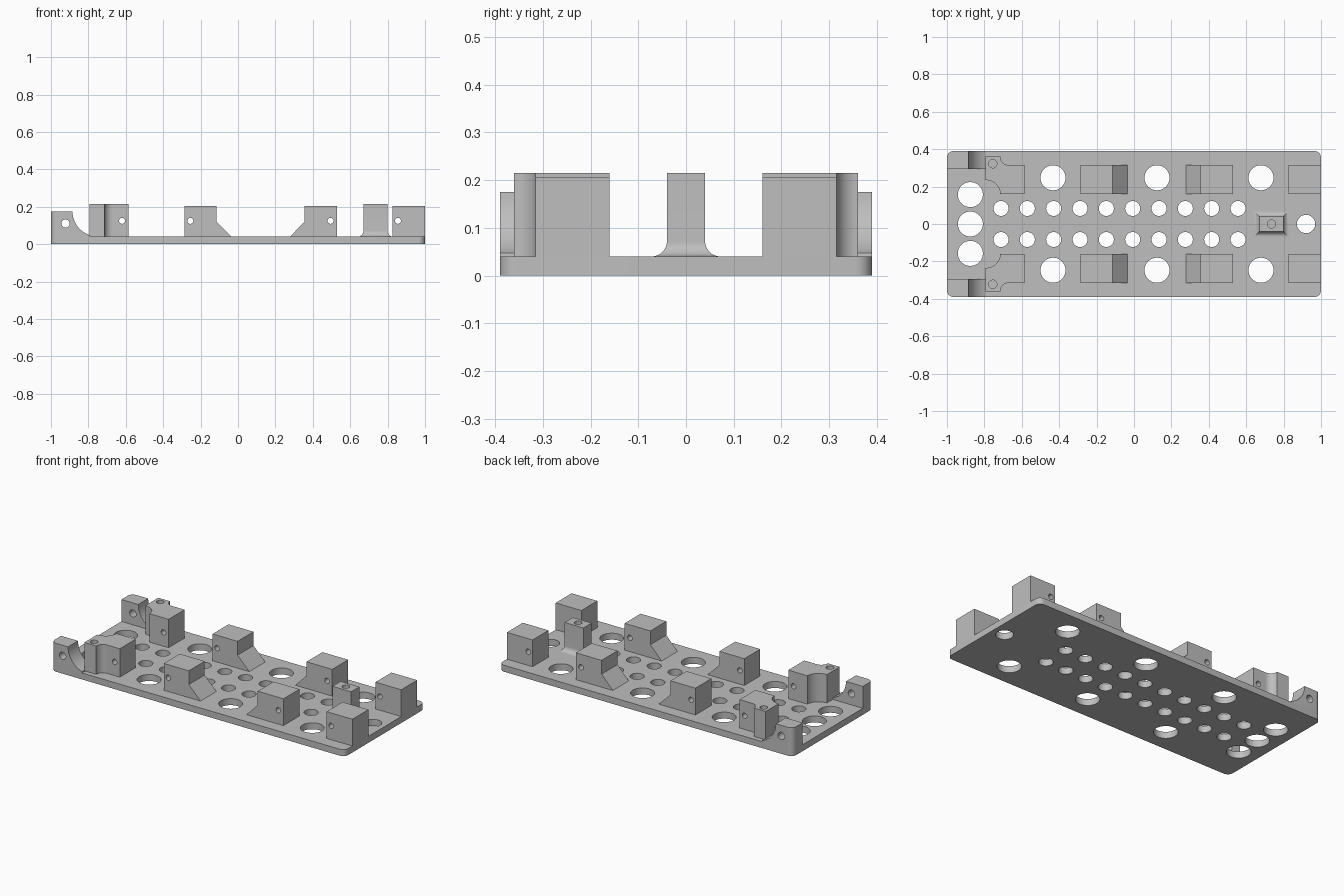
import bpy, bmesh
from math import sin, cos, pi, radians
from mathutils import Matrix, Vector

if "Cube" in bpy.data.objects:
    bpy.data.objects.remove(bpy.data.objects["Cube"], do_unlink=True)

grey = bpy.data.materials.new("plain_grey")
grey.use_nodes = True
grey.diffuse_color = (0.52, 0.52, 0.52, 1)
grey.node_tree.nodes["Principled BSDF"].inputs["Base Color"].default_value = grey.diffuse_color

DECK = 0.04      # top of the base plate
CORNER = 0.035   # rounded corner radius
INNER, OUTER = 0.16, 0.315   # y range of the mounting blocks


def add_object(name, bm):
    bmesh.ops.recalc_face_normals(bm, faces=bm.faces)
    mesh = bpy.data.meshes.new(name)
    bm.to_mesh(mesh)
    bm.free()
    ob = bpy.data.objects.new(name, mesh)
    bpy.context.collection.objects.link(ob)
    mesh.materials.append(grey)
    return ob


def prism(points, axis, low, high):
    """Extrude a 2D outline: (x, z) along y, or (x, y) along z."""
    place = (lambda a, b: (a, low, b)) if axis == "y" else (lambda a, b: (a, b, low))
    bm = bmesh.new()
    face = bm.faces.new([bm.verts.new(place(*p)) for p in points])
    moved = bmesh.ops.extrude_face_region(bm, geom=[face])["geom"]
    shift = (0, high - low, 0) if axis == "y" else (0, 0, high - low)
    bmesh.ops.translate(bm, vec=shift,
                        verts=[g for g in moved if isinstance(g, bmesh.types.BMVert)])
    return bm


def round_corners(bm):
    """Round the upright edges that sit on the plate's outer corners."""
    edges = [e for e in bm.edges
             if all(abs(v.co.x) > 0.99 and abs(v.co.y) > 0.385 for v in e.verts)
             and abs(e.verts[0].co.z - e.verts[1].co.z) > 0.01]
    bmesh.ops.bevel(bm, geom=edges, offset=CORNER, segments=8, profile=0.5, affect="EDGES")


def arc(cx, cy, rx, ry, start, end, steps=14):
    angles = [radians(start + (end - start) * i / steps) for i in range(steps + 1)]
    return [(cx + rx * cos(a), cy + ry * sin(a)) for a in angles]


def finish(ob, holes=()):
    """Drill holes given as (centre, radius, length, axis), then shade."""
    bpy.ops.object.select_all(action="DESELECT")
    ob.select_set(True)
    bpy.context.view_layer.objects.active = ob
    if holes:
        bm = bmesh.new()
        for centre, radius, length, axis in holes:
            turn = Matrix.Rotation(pi / 2, 4, "X") if axis == "y" else Matrix()
            bmesh.ops.create_cone(bm, cap_ends=True, segments=40, radius1=radius,
                                  radius2=radius, depth=length,
                                  matrix=Matrix.Translation(Vector(centre)) @ turn)
        cutter = add_object("hole_cutter", bm)
        cutter.hide_render = True
        mod = ob.modifiers.new("holes", "BOOLEAN")
        mod.operation, mod.solver, mod.object = "DIFFERENCE", "EXACT", cutter
        bpy.ops.object.modifier_apply(modifier=mod.name)
        bpy.data.objects.remove(cutter, do_unlink=True)
    bpy.ops.object.shade_smooth_by_angle(angle=radians(30))


# Base plate with its rows of holes
bm = prism([(-1, -0.39), (1, -0.39), (1, 0.39), (-1, 0.39)], "z", 0, DECK)
round_corners(bm)
holes = [((0.92, 0, 0.02), 0.049, 0.2, "z")]
holes += [((-0.875, y, 0.02), 0.067, 0.2, "z") for y in (-0.157, 0, 0.157)]
for y in (-1, 1):
    holes += [((x, y * 0.247, 0.02), 0.067, 0.2, "z") for x in (-0.433, 0.123, 0.679)]
    holes += [((-0.711 + 0.1408 * i, y * 0.083, 0.02), 0.04, 0.2, "z") for i in range(10)]
finish(add_object("base_plate", bm), holes)

# Side profiles (x, z) of the mounting blocks, with the x of the cross hole
TOP = 0.205
profiles = {
    "rear_gusset_block": ([(-0.285, DECK), (-0.035, DECK), (-0.115, 0.12),
                           (-0.115, TOP), (-0.285, TOP)], -0.255),
    "middle_gusset_block": ([(0.278, DECK), (0.53, DECK), (0.53, TOP),
                             (0.355, TOP), (0.355, 0.12)], 0.495),
    "end_block": ([(0.825, DECK), (1, DECK), (1, TOP), (0.825, TOP)], 0.855),
}

# Footprint (x, y) of the block with a screw post
post_block = [(-0.79, 0.36), (-0.715, 0.36)]
post_block += arc(-0.67, 0.36, 0.045, 0.045, 180, 270)
post_block += [(-0.585, OUTER), (-0.585, INNER), (-0.715, INNER)]
post_block += arc(-0.795, INNER, 0.08, 0.075, 0, 90)[1:]
post_block += [(-0.795, 0.36)]
post_block = post_block[1:]

# Corner lug (x, z) with a scooped face
lug = [(-1, DECK), (-1, 0.175)] + arc(-0.745, 0.175, 0.14, 0.135, 180, 251) + [(-0.79, DECK)]

for s, side in ((1, "back"), (-1, "front")):
    low, high = sorted((s * INNER, s * OUTER))
    mid = (low + high) / 2
    for name, (outline, hole_x) in profiles.items():
        finish(add_object(f"{side}_{name}", prism(outline, "y", low, high)),
               [((hole_x, mid, 0.125), 0.016, 0.4, "y")])

    outline = [(x, s * y) for x, y in post_block]
    finish(add_object(f"{side}_post_block", prism(outline, "z", DECK, 0.215)),
           [((-0.62, mid, 0.125), 0.016, 0.4, "y"),
            ((-0.755, s * 0.322, 0.215), 0.022, 0.2, "z")])

    low, high = sorted((s * 0.293, s * 0.39))
    bm = prism(lug, "y", low, high)
    round_corners(bm)
    finish(add_object(f"{side}_corner_lug", bm),
           [((-0.922, s * 0.34, 0.11), 0.022, 0.4, "y")])

# Centre post flaring into the plate
R = 0.032
rings = [(R * (1 - sin(t)), DECK + R * (1 - cos(t))) for t in (i * pi / 20 for i in range(11))]
rings.append((0, 0.215))
bm = bmesh.new()
loops = []
for flare, z in rings:
    hx, hy = 0.064 + flare, 0.04 + flare
    loops.append([bm.verts.new((0.735 + a * hx, b * hy, z))
                  for a, b in ((-1, -1), (1, -1), (1, 1), (-1, 1))])
for lower, upper in zip(loops, loops[1:]):
    for i in range(4):
        j = (i + 1) % 4
        bm.faces.new((lower[i], lower[j], upper[j], upper[i]))
bm.faces.new(loops[0][::-1])
bm.faces.new(loops[-1])
finish(add_object("centre_post", bm), [((0.735, 0, 0.215), 0.022, 0.2, "z")])
